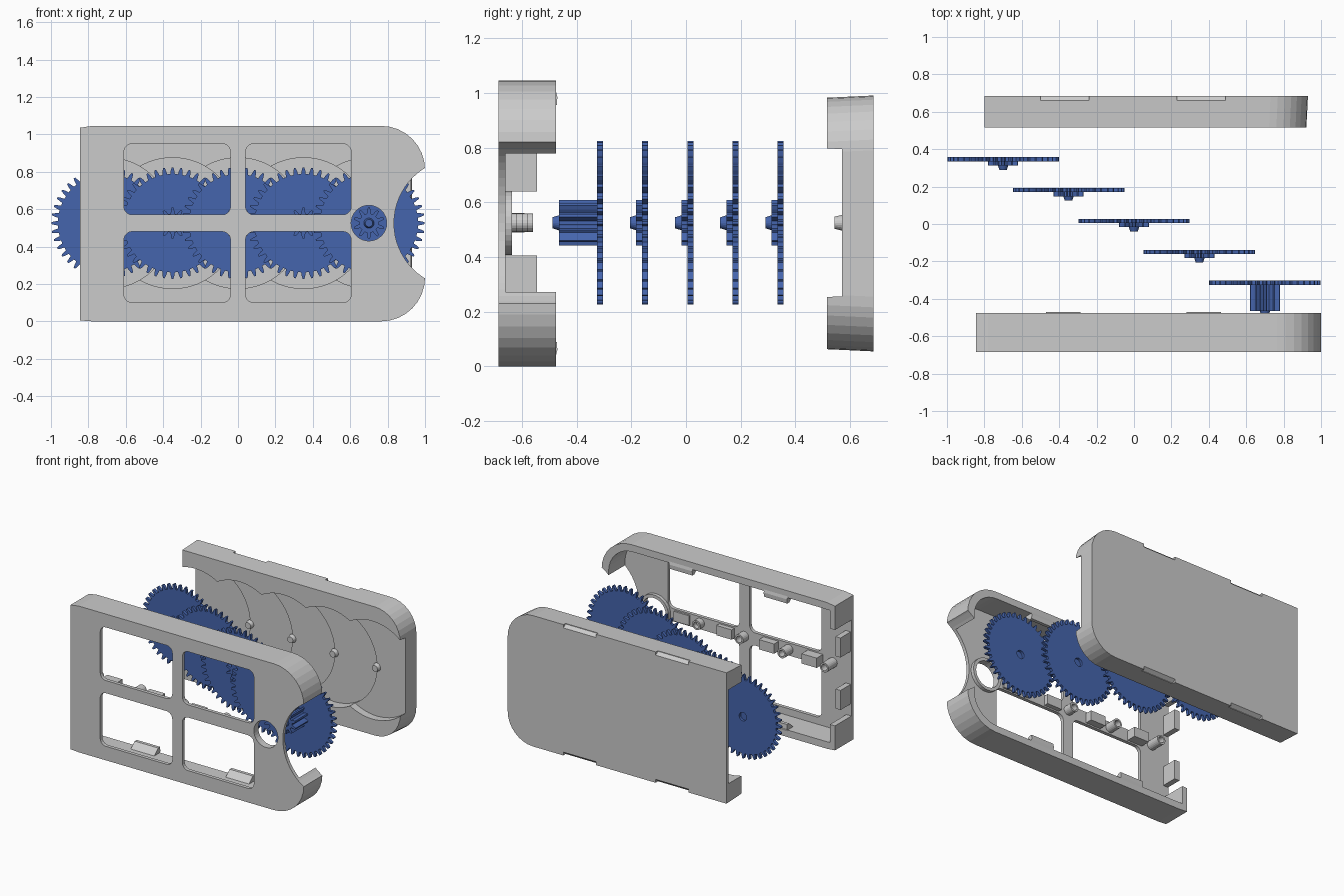
import bpy, bmesh
from math import sin, cos, pi

if "Cube" in bpy.data.objects:
    bpy.data.objects.remove(bpy.data.objects["Cube"])

ZC = 0.525                                  # height of the gear axes
AXES = [-0.70, -0.35, 0.0, 0.35, 0.70]

blue = bpy.data.materials.new("blue")
blue.diffuse_color = (0.06, 0.13, 0.42, 1)
blue.use_nodes = True
blue.node_tree.nodes["Principled BSDF"].inputs["Base Color"].default_value = blue.diffuse_color


def loft(name, rings, mat=None):
    """Solid from matching rings of 3D points, capped at both ends."""
    bm = bmesh.new()
    vs = [[bm.verts.new(p) for p in r] for r in rings]
    n = len(vs[0])
    for a, b in zip(vs, vs[1:]):
        for i in range(n):
            bm.faces.new((a[i], a[(i + 1) % n], b[(i + 1) % n], b[i]))
    bm.faces.new(vs[0])
    bm.faces.new(vs[-1])
    bmesh.ops.recalc_face_normals(bm, faces=bm.faces)
    me = bpy.data.meshes.new(name)
    bm.to_mesh(me)
    bm.free()
    ob = bpy.data.objects.new(name, me)
    bpy.context.collection.objects.link(ob)
    if mat:
        me.materials.append(mat)
    return ob


def prism(name, pts, y0, y1, mat=None):
    return loft(name, [[(x, y, z) for x, z in pts] for y in (y0, y1)], mat)


def prism_x(name, pts, x0, x1):
    return loft(name, [[(x, y, z) for y, z in pts] for x in (x0, x1)])


def box(name, x0, x1, y0, y1, z0, z1):
    return prism(name, [(x0, z0), (x1, z0), (x1, z1), (x0, z1)], y0, y1)


def circle(cx, r, n=32):
    return [(cx + r * cos(2 * pi * i / n), ZC + r * sin(2 * pi * i / n)) for i in range(n)]


def cone(name, cx, r0, r1, y0, y1, n=20, mat=None):
    return loft(name, [[(x, y, z) for x, z in circle(cx, r, n)]
                       for r, y in ((r0, y0), (r1, y1))], mat)


def rounded(x0, x1, z0, z1, rl, rr, n=8):
    """Rectangle with left corner radius rl and right corner radius rr."""
    pts = []
    for cx, cz, r, a in ((x1 - rr, z1 - rr, rr, 0), (x0 + rl, z1 - rl, rl, 1),
                         (x0 + rl, z0 + rl, rl, 2), (x1 - rr, z0 + rr, rr, 3)):
        steps = n if r > 0 else 0
        for i in range(steps + 1):
            t = (a + (i / steps if steps else 0)) * pi / 2
            pts.append((cx + r * cos(t), cz + r * sin(t)))
    return pts


def cut(ob, *cutters):
    for c in cutters:
        m = ob.modifiers.new("cut", 'BOOLEAN')
        m.operation, m.solver, m.object = 'DIFFERENCE', 'EXACT', c
        bpy.context.view_layer.update()
        dg = bpy.context.evaluated_depsgraph_get()
        me = bpy.data.meshes.new_from_object(ob.evaluated_get(dg))
        ob.modifiers.clear()
        ob.data = me
        bpy.data.objects.remove(c)


# Front frame: outer tray with small kink at the left corners
arc = [p for p in rounded(-0.845, 1.0, 0, 1.045, 0, 0.235) if p[0] > 0]
half = len(arc) // 2
outline = arc[:half] + [(-0.78, 1.045), (-0.845, 1.035), (-0.845, 0.005), (-0.78, 0)] + arc[half:]
frame = prism("front_frame", outline, -0.685, -0.475)
cut(frame,
    prism("c", rounded(-0.805, 0.945, 0.05, 0.995, 0, 0.19), -0.66, -0.3),
    box("c", -1, -0.79, -0.66, -0.3, 0.18, 0.865))
for x0, x1 in ((-0.61, -0.04), (0.04, 0.605)):
    for z0, z1 in ((0.10, 0.48), (0.57, 0.95)):
        cut(frame, prism("c", rounded(x0, x1, z0, z1, 0.045, 0.045, 5), -0.8, -0.6))
cut(frame, prism("c", circle(0.70, 0.095), -0.8, -0.6),
    prism("c", circle(1.18, 0.346, 64), -0.8, -0.3))

# Collar around the front hole
collar = prism("hole_collar", circle(0.70, 0.117), -0.665, -0.635)
cut(collar, prism("c", circle(0.70, 0.095), -0.7, -0.6))

# Bearing tubes and support blocks on the middle bar
for i, x in enumerate(AXES[:4]):
    top = -0.56 - 0.019 * i
    tube = prism(f"bearing_tube_{i + 1}", circle(x, 0.034, 20), -0.665, top)
    cut(tube, prism("c", circle(x, 0.022, 20), -0.65, -0.5))
    box(f"support_block_{i + 1}", x + 0.08, x + 0.2, -0.665, top - 0.03, 0.49, 0.56)

# Left end tabs
for i, z in enumerate((0.265, 0.64)):
    box(f"end_tab_{i + 1}", -0.84, -0.80, -0.665, -0.545, z, z + 0.14)

# Snap clips inside the top and bottom walls
clip = [(-0.55, 0.04), (-0.475, 0.04), (-0.47, 0.06), (-0.472, 0.09), (-0.495, 0.09)]
for i, x in enumerate((-0.47, 0.28)):
    prism_x(f"bottom_clip_{i + 1}", clip, x, x + 0.185)
    prism_x(f"top_clip_{i + 1}", [(y, 1.045 - z) for y, z in clip], x, x + 0.185)

# Back cover: slightly tapered block with stepped round gear pockets
rings = []
for y, d in ((0.515, 0.008), (0.685, 0)):
    rings.append([(x, y, z) for x, z in
                  rounded(-0.80, 0.93 - d, 0.055 + d, 0.99 - d, 0, 0.20)])
cover = loft("back_cover", rings)
for i, x in enumerate(AXES):
    floor = 0.66 - 0.0225 * i
    cut(cover, prism("c", circle(x, 0.35, 64), 0.4, floor))
    cone(f"cover_peg_{i + 1}", x, 0.03, 0.022, floor + 0.005, floor - 0.027)

# Snap notches along the back edges of the cover
notch = [(0.66, 0.985), (0.66, 1.03), (0.70, 1.03), (0.70, 0.955)]
for x in (-0.50, 0.23):
    cut(cover, prism_x("c", notch, x, x + 0.26),
        prism_x("c", [(y, 1.045 - z) for y, z in notch], x, x + 0.26))


def gear_outline(cx, n, root, tip, phase=0.0):
    pts = []
    for i in range(n):
        for f, r in ((-0.30, root), (-0.22, (root + tip) / 2), (-0.10, tip),
                     (0.10, tip), (0.22, (root + tip) / 2), (0.30, root)):
            t = 2 * pi * (i + f + phase) / n
            pts.append((cx + r * cos(t), ZC + r * sin(t)))
    return pts


# Gear train: toothed wheel, pinion and conical hub on each axis
for i, x in enumerate(AXES):
    y = 0.335 - 0.165 * i
    wheel = prism(f"gear_wheel_{i + 1}", gear_outline(x, 40, 0.263, 0.298), y, y + 0.022, blue)
    cut(wheel, prism("c", circle(x, 0.03, 20), y + 0.004, y + 0.1))
    length = 0.14 if i == 4 else 0.022
    prism(f"pinion_{i + 1}", gear_outline(x, 10, 0.052, 0.083, 0.5),
          y - length, y + 0.001, blue)
    cone(f"hub_{i + 1}", x, 0.028, 0.02, y - length + 0.002, y - length - 0.023, 20, blue)
